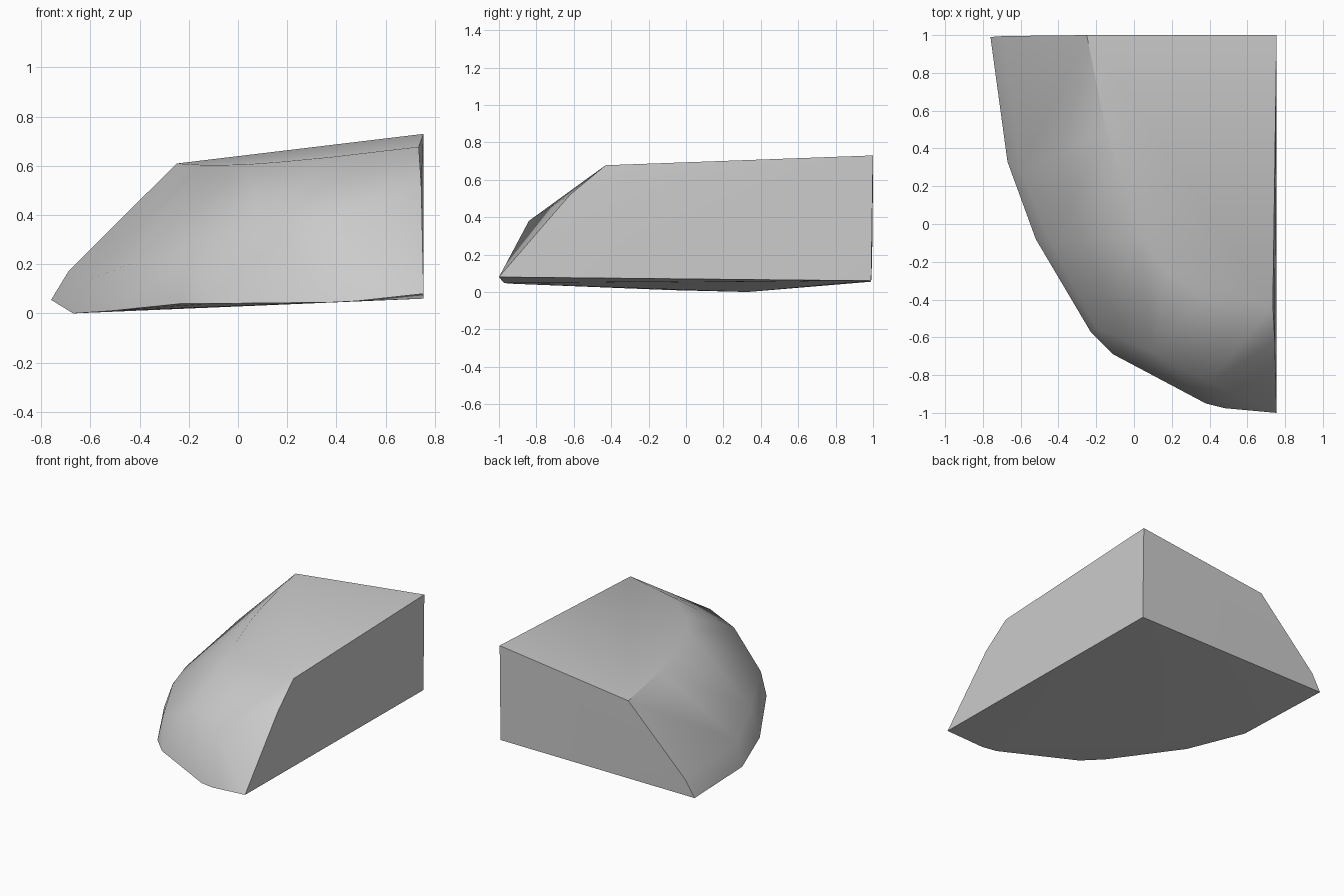
import bpy
import bmesh
import math

cube = bpy.data.objects.get("Cube")
if cube:
    bpy.data.objects.remove(cube, do_unlink=True)

# One plain grey for the whole body
grey = bpy.data.materials.new("plain grey")
grey.use_nodes = True
colour = (0.6, 0.6, 0.6, 1)
grey.diffuse_color = colour
grey.node_tree.nodes["Principled BSDF"].inputs["Base Color"].default_value = colour

# Lower rim, running from the back left tip round to the front tip
lower_rim = [(-0.76, 0.99, 0.055), (-0.67, 0.33, 0), (-0.52, -0.08, 0.01),
             (-0.23, -0.57, 0.04), (-0.11, -0.69, 0.04), (0.38, -0.95, 0.045),
             (0.48, -0.975, 0.05), (0.755, -1, 0.08)]

# Bulge of the curved side
bulge = [(-0.69, 0.995, 0.17), (-0.595, 0.27, 0.14), (-0.44, -0.1, 0.2),
         (-0.2, -0.55, 0.21), (0.1, -0.68, 0.39), (0.4, -0.84, 0.38),
         (0.745, -0.62, 0.52)]

# Upper rim lies on a gently sloping flat top
def top_height(x, y):
    return 0.73 - 0.12 * (0.755 - x) - 0.035 * (1 - y)

upper_plan = [(-0.25, 1), (-0.15, 0.5), (-0.08, 0.24), (0.03, -0.07),
              (0.17, -0.25), (0.38, -0.4), (0.735, -0.43), (0.755, 1)]
upper_rim = [(x, y, top_height(x, y)) for x, y in upper_plan]

# Square back corner at the base
back_corner = [(0.755, 0.99, 0.06)]

# Wrap the rims in one closed convex skin
bm = bmesh.new()
for point in lower_rim + bulge + upper_rim + back_corner:
    bm.verts.new(point)
hull = bmesh.ops.convex_hull(bm, input=bm.verts[:])
loose = {g for g in hull["geom_interior"] + hull["geom_unused"]
         if isinstance(g, bmesh.types.BMVert)}
bmesh.ops.delete(bm, geom=list(loose), context="VERTS")
bmesh.ops.dissolve_limit(bm, angle_limit=math.radians(1),
                         verts=bm.verts[:], edges=bm.edges[:])
bmesh.ops.recalc_face_normals(bm, faces=bm.faces[:])

mesh = bpy.data.meshes.new("rounded_wedge")
bm.to_mesh(mesh)
bm.free()
mesh.materials.append(grey)
wedge = bpy.data.objects.new("rounded_wedge", mesh)
bpy.context.collection.objects.link(wedge)

# Smooth the curved side, keep the flat cuts crisp
bpy.ops.object.select_all(action="DESELECT")
wedge.select_set(True)
bpy.context.view_layer.objects.active = wedge
bpy.ops.object.shade_smooth_by_angle(angle=math.radians(36))
